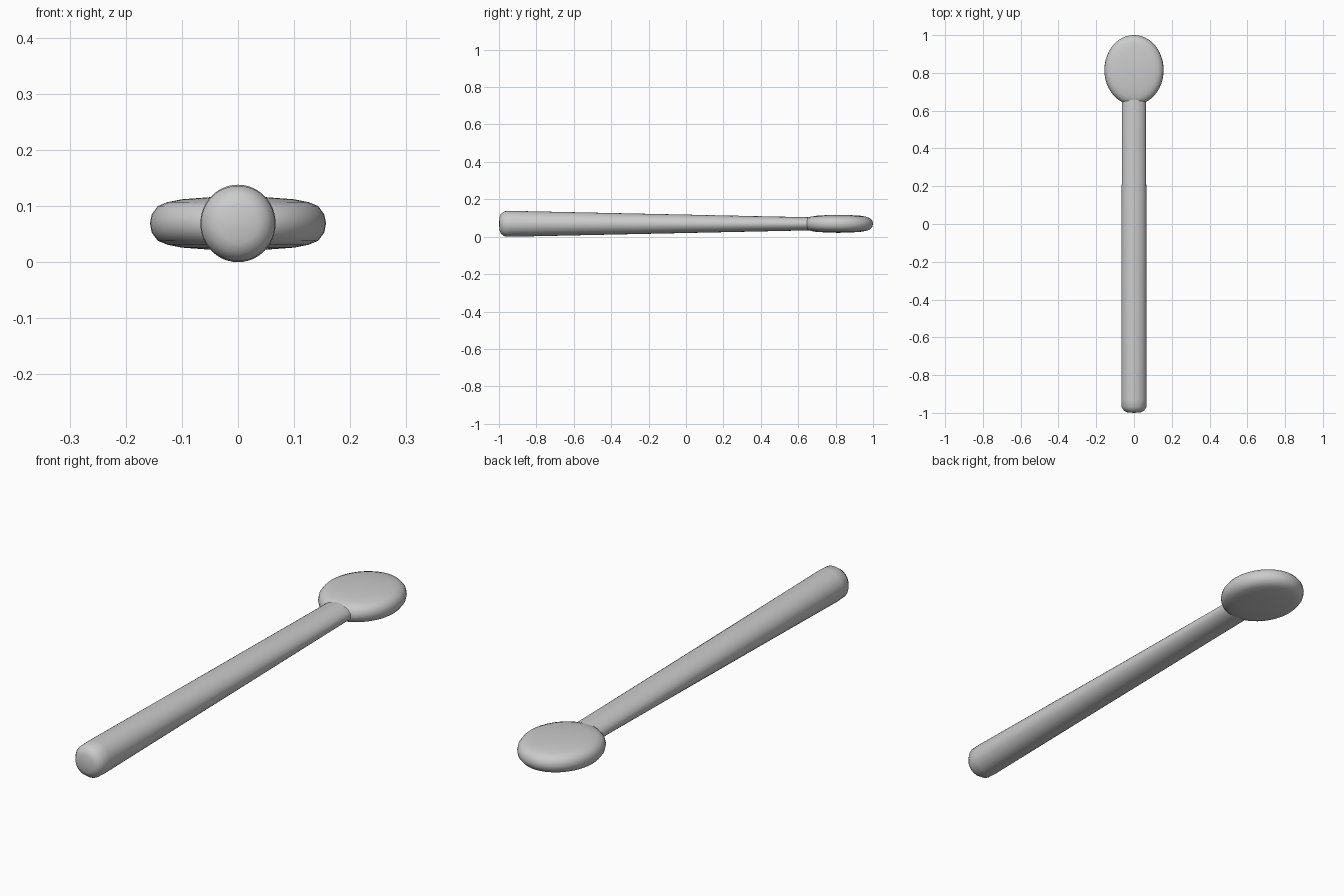
import bpy, bmesh, math

old = bpy.data.objects.get("Cube")
if old:
    bpy.data.objects.remove(old, do_unlink=True)

MID_Z = 0.069

grey = bpy.data.materials.new("plain grey")
grey.use_nodes = True
COLOR = (0.6, 0.6, 0.6, 1)
grey.diffuse_color = COLOR
grey.node_tree.nodes["Principled BSDF"].inputs["Base Color"].default_value = COLOR


def loft(name, rings, angle):
    """Bridge equal-length rings, closing both ends with a fan to a centre point."""
    bm = bmesh.new()
    loops = [[bm.verts.new(p) for p in ring] for ring in rings[1:-1]]
    n = len(loops[0])
    for a, b in zip(loops, loops[1:]):
        for i in range(n):
            j = (i + 1) % n
            bm.faces.new((a[i], a[j], b[j], b[i]))
    for tip, loop in ((rings[0], loops[0]), (rings[-1], loops[-1])):
        v = bm.verts.new(tip)
        for i in range(n):
            bm.faces.new((v, loop[i], loop[(i + 1) % n]))
    bmesh.ops.recalc_face_normals(bm, faces=bm.faces[:])
    mesh = bpy.data.meshes.new(name)
    bm.to_mesh(mesh)
    bm.free()
    mesh.materials.append(grey)
    obj = bpy.data.objects.new(name, mesh)
    bpy.context.collection.objects.link(obj)
    bpy.ops.object.select_all(action="DESELECT")
    obj.select_set(True)
    bpy.context.view_layer.objects.active = obj
    bpy.ops.object.shade_smooth_by_angle(angle=math.radians(angle))
    return obj


def circle(n):
    return [(math.cos(t), math.sin(t)) for t in (2 * math.pi * i / n for i in range(n))]


# Handle: constant width, thinning in height toward the head, with a domed butt
stations = [(-0.997, 0.035, 0.035), (-0.99, 0.052, 0.053), (-0.97, 0.066, 0.067),
            (-0.93, 0.067, 0.069), (0.66, 0.064, 0.035), (0.72, 0.06, 0.033)]
rings = [[(rx * c, y, MID_Z + rz * s) for c, s in circle(48)] for y, rx, rz in stations]
loft("handle", [(0, -1, MID_Z)] + rings + [(0, 0.72, MID_Z)], 35)

# Head: flat oval disc with a softly rounded rim
profile = [(0.3, 0.047), (0.64, 0.043), (0.8, 0.038), (0.91, 0.031), (0.98, 0.016)]
profile += [(1.0, 0)] + [(r, -z) for r, z in reversed(profile)]
rings = [[(0.157 * r * c, 0.815 + 0.185 * r * s, MID_Z + z) for c, s in circle(48)]
         for r, z in profile]
loft("head", [(0, 0.815, MID_Z + 0.048)] + rings + [(0, 0.815, MID_Z - 0.048)], 50)
